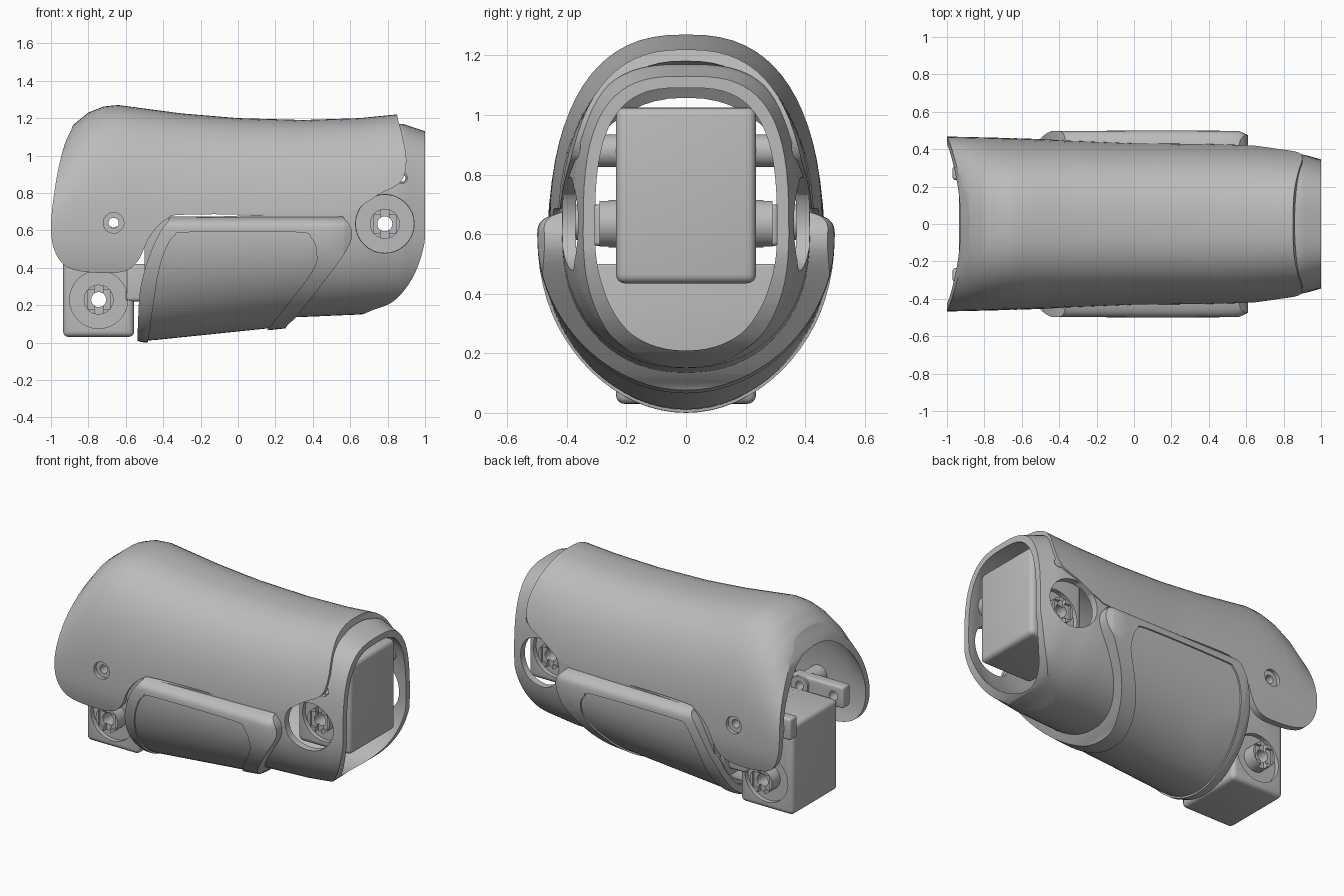
import bpy, bmesh, math
from mathutils import Matrix, Vector

old = bpy.data.objects.get("Cube")
if old:
    bpy.data.objects.remove(old, do_unlink=True)

grey = bpy.data.materials.new("plain_grey")
grey.use_nodes = True
grey.diffuse_color = (0.5, 0.5, 0.5, 1)
grey.node_tree.nodes["Principled BSDF"].inputs["Base Color"].default_value = (0.5, 0.5, 0.5, 1)


def make(name, bm):
    bmesh.ops.recalc_face_normals(bm, faces=bm.faces)
    mesh = bpy.data.meshes.new(name)
    bm.to_mesh(mesh)
    bm.free()
    mesh.materials.append(grey)
    obj = bpy.data.objects.new(name, mesh)
    bpy.context.collection.objects.link(obj)
    return obj


def apply_mods(obj):
    bpy.context.view_layer.update()
    graph = bpy.context.evaluated_depsgraph_get()
    mesh = bpy.data.meshes.new_from_object(obj.evaluated_get(graph))
    obj.modifiers.clear()
    obj.data = mesh


def combine(obj, tool, op="DIFFERENCE", keep=False):
    mod = obj.modifiers.new("cut", "BOOLEAN")
    mod.operation, mod.solver, mod.object = op, "EXACT", tool
    apply_mods(obj)
    if not keep:
        bpy.data.objects.remove(tool, do_unlink=True)
    return obj


def loft(name, rows, inset=0.0, over=0.0, powers=(2.5, 2), steps=4, seg=72):
    """Egg-section solid; each row is x, top, widest height, bottom, half width."""
    stations = []
    for a, b in zip(rows, rows[1:]):
        stations += [[p + (q - p) * i / steps for p, q in zip(a, b)] for i in range(steps)]
    stations.append(list(rows[-1]))
    stations[0][0] -= over
    stations[-1][0] += over
    bm = bmesh.new()
    rings = []
    for x, top, mid, low, w in stations:
        ring = []
        for i in range(seg):
            a = math.tau * i / seg
            c, s = math.cos(a), math.sin(a)
            n = powers[0] if s > 0 else powers[1]
            h = (top - mid if s > 0 else mid - low) - inset
            y = math.copysign(abs(c) ** (2 / n), c) * (w - inset)
            z = mid + math.copysign(abs(s) ** (2 / n), s) * h
            ring.append(bm.verts.new((x, y, z)))
        rings.append(ring)
    for r, t in zip(rings, rings[1:]):
        for i in range(seg):
            j = (i + 1) % seg
            bm.faces.new((r[i], r[j], t[j], t[i]))
    bm.faces.new(rings[0])
    bm.faces.new(rings[-1])
    return make(name, bm)


def prism(points, steps=5):
    """Side outline in x, z, smoothed through its points; doubled points are corners."""
    pts = [Vector(p) for p in points]
    n, out = len(pts), []
    for i in range(n):
        p0, p1, p2, p3 = (pts[(i + k) % n] for k in (-1, 0, 1, 2))
        if p1 == p2:
            continue
        for k in range(steps):
            t = k / steps
            out.append(0.5 * (2 * p1 + (p2 - p0) * t + (2 * p0 - 5 * p1 + 4 * p2 - p3) * t * t
                              + (3 * p1 - p0 - 3 * p2 + p3) * t ** 3))
    bm = bmesh.new()
    face = bm.faces.new([bm.verts.new((p.x, -0.8, p.y)) for p in out])
    ext = bmesh.ops.extrude_face_region(bm, geom=[face])
    moved = [v for v in ext["geom"] if isinstance(v, bmesh.types.BMVert)]
    bmesh.ops.translate(bm, verts=moved, vec=(0, 1.6, 0))
    return make("outline_tool", bm)


def box(name, lo, hi, bevel=0.0):
    lo, hi = Vector(lo), Vector(hi)
    bm = bmesh.new()
    size = Matrix.Diagonal((*(hi - lo), 1))
    bmesh.ops.create_cube(bm, size=1, matrix=Matrix.Translation((lo + hi) / 2) @ size)
    if bevel:
        bmesh.ops.bevel(bm, geom=bm.edges[:], offset=bevel, segments=4, profile=0.5, affect="EDGES")
    return make(name, bm)


def rod(name, x, z, r, y0, y1):
    bm = bmesh.new()
    m = Matrix.Translation((x, (y0 + y1) / 2, z)) @ Matrix.Rotation(math.pi / 2, 4, "X")
    bmesh.ops.create_cone(bm, cap_ends=True, segments=32, radius1=r, radius2=r,
                          depth=abs(y1 - y0), matrix=m)
    return make(name, bm)


def bore(obj, x, z, r):
    return combine(obj, rod("bore_tool", x, z, r, -0.9, 0.9))


COVER = [(-1.01, 0.98, 0.55, 0, 0.468), (-0.88, 1.165, 0.55, 0, 0.465), (-0.8, 1.23, 0.55, 0, 0.463),
         (-0.72, 1.262, 0.55, 0, 0.461), (-0.64, 1.27, 0.55, 0, 0.459), (-0.3, 1.225, 0.55, 0, 0.447),
         (0, 1.2, 0.55, 0.05, 0.435), (0.35, 1.19, 0.55, 0.1, 0.432), (0.65, 1.2, 0.55, 0.1, 0.425),
         (0.95, 1.23, 0.55, 0.1, 0.405)]
BODY = [(-0.52, 1.2, 0.6, 0.04, 0.44), (0.3, 1.15, 0.6, 0.135, 0.425), (0.65, 1.16, 0.6, 0.15, 0.415),
        (0.88, 1.17, 0.6, 0.17, 0.38), (1, 1.13, 0.6, 0.2, 0.345)]
PAD = [(-0.545, 0.68, 0.58, 0.01, 0.46), (-0.5, 0.69, 0.58, 0, 0.485), (-0.44, 0.69, 0.58, 0.004, 0.498),
       (0.2, 0.69, 0.58, 0.07, 0.5), (0.56, 0.69, 0.58, 0.11, 0.498), (0.62, 0.68, 0.58, 0.12, 0.47)]

# upper cover, with its open arched end
cover = combine(loft("upper_cover", COVER), loft("hollow", COVER, 0.04, 0.05))
combine(cover, prism([(-0.88, 1.17), (-0.93, 1.05), (-0.975, 0.85), (-1, 0.6), (-0.96, 0.45), (-0.86, 0.385),
                      (-0.64, 0.375), (-0.54, 0.43), (-0.47, 0.57), (-0.38, 0.66), (-0.25, 0.685),
                      (0.48, 0.685), (0.62, 0.71), (0.75, 0.79), (0.87, 0.86), (0.9, 0.97), (0.88, 1.1),
                      (0.85, 1.22), (0.84, 1.35), (0.84, 1.35), (-0.85, 1.35), (-0.85, 1.35)]), "INTERSECT")
bore(cover, -0.665, 0.64, 0.055)

# lower body, with its ring-shaped open end
body = combine(loft("lower_body", BODY, powers=(3, 2.2)), loft("hollow", BODY, 0.045, 0.05, (3, 2.2)))
combine(body, prism([(-0.5, -0.1), (-0.5, -0.1), (-0.5, 0.66), (-0.5, 0.66), (0.48, 0.7), (0.62, 0.74),
                     (0.74, 0.83), (0.82, 0.92), (0.84, 1.25), (0.84, 1.25), (1.005, 1.25), (1.005, 1.25),
                     (1, 0.65), (0.99, 0.5), (0.93, 0.34), (0.83, 0.22), (0.7, 0.165), (0.6, 0.1),
                     (0.55, -0.1), (0.55, -0.1)]), "INTERSECT")
bore(body, 0.785, 0.635, 0.157)
bore(body, 0.875, 0.88, 0.03)

# wrap-around grip: raised rim and sunken panel
rim_line = [(-0.54, -0.1), (-0.54, -0.1), (-0.535, 0.1), (-0.52, 0.3), (-0.46, 0.5), (-0.38, 0.64),
            (-0.27, 0.692), (0.46, 0.692), (0.57, 0.66), (0.61, 0.57), (0.545, 0.44), (0.33, 0.16),
            (0.25, 0.07), (0.18, -0.1), (0.18, -0.1)]
panel_line = [(-0.5, -0.1), (-0.5, -0.1), (-0.47, 0.08), (-0.43, 0.35), (-0.39, 0.49), (-0.34, 0.57),
              (-0.26, 0.59), (0.31, 0.59), (0.39, 0.56), (0.42, 0.48), (0.39, 0.37), (0.16, 0.07),
              (0.05, -0.1), (0.05, -0.1)]
for name, line, inset in (("grip_rim", rim_line, 0), ("grip_panel", panel_line, 0.01)):
    part = loft(name, PAD, inset, powers=(4, 2))
    combine(part, loft("hollow", BODY, 0.02, 0.1, (3, 2.2)))
    combine(part, prism(line), "INTERSECT")
    if name == "grip_rim":
        combine(part, prism(panel_line))


# drive units: rounded box, round recess and slotted horns
def drive(prefix, x, z):
    unit = box(prefix + "_drive", (x - 0.19, -0.235, z - 0.2), (x + 0.19, 0.235, z + 0.39), 0.03)
    for s, side in ((1, "left"), (-1, "right")):
        combine(unit, rod("recess", x, z, 0.155, s * 0.205, s * 0.4))
        horn = rod(f"{prefix}_{side}_horn", x, z, 0.08, s * 0.15, s * 0.29)
        combine(horn, box("slot", (x - 0.022, s * 0.29 - 0.03, z - 0.1), (x + 0.022, s * 0.29 + 0.03, z + 0.1)))
        combine(horn, box("slot", (x - 0.06, s * 0.29 - 0.015, z - 0.05), (x + 0.06, s * 0.29 + 0.015, z + 0.05)))
        bore(horn, x, z, 0.04)
    bore(unit, x, z, 0.04)
    return unit


lower_drive = drive("lower", -0.745, 0.23)
bore(lower_drive, -0.665, 0.64, 0.025)
bore(drive("upper", 0.785, 0.635), 0.875, 0.88, 0.02)

# screw bosses and mounting arms on both sides
for s, side in ((1, "left"), (-1, "right")):
    bore(rod(side + "_cover_boss", -0.665, 0.64, 0.06, s * 0.22, s * 0.435), -0.665, 0.64, 0.027)
    bore(rod(side + "_end_boss", 0.875, 0.88, 0.055, s * 0.22, s * 0.345), 0.875, 0.88, 0.025)
    y0, y1 = sorted((s * 0.235, s * 0.31))
    arm = box(side + "_mount_arm", (-0.97, y0, 0.56), (-0.6, y1, 0.7), 0.015)
    bore(arm, -0.665, 0.64, 0.027)
    bore(arm, -0.9, 0.63, 0.03)

# inner bulkhead, and the bridge to the lower drive
box("bulkhead", (-0.48, -0.3, 0.17), (-0.44, 0.3, 0.5), 0.01)
box("drive_bridge", (-0.6, -0.24, 0.22), (-0.46, 0.24, 0.42), 0.02)

# smooth surfaces with crisp edges
bpy.ops.object.select_all(action="DESELECT")
for obj in bpy.context.scene.objects:
    if obj.type == "MESH" and obj.data.materials and obj.data.materials[0] == grey:
        obj.select_set(True)
        bpy.context.view_layer.objects.active = obj
bpy.ops.object.shade_smooth_by_angle(angle=math.radians(30))
